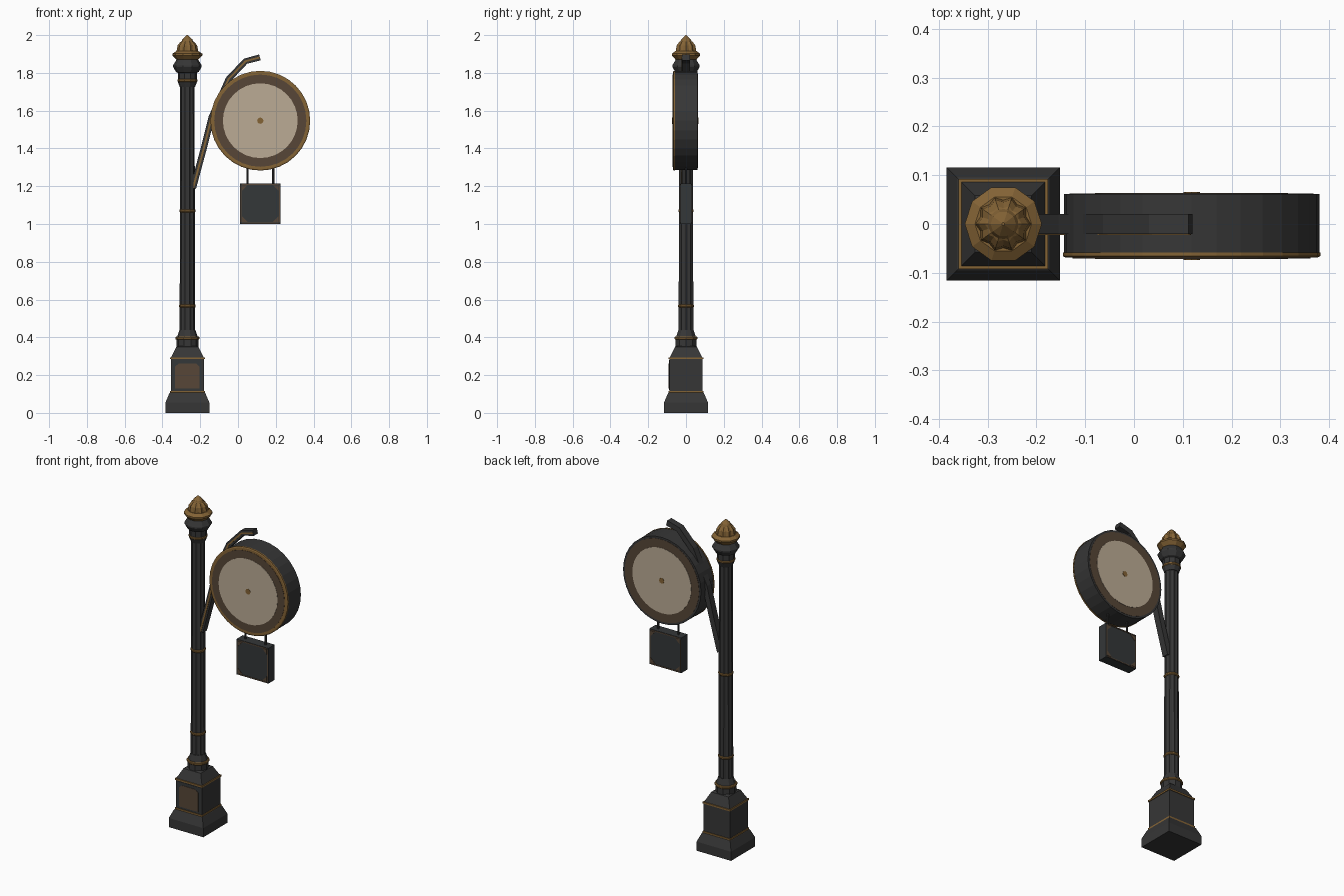
import bpy, bmesh, math
from mathutils import Vector

if "Cube" in bpy.data.objects:
    bpy.data.objects.remove(bpy.data.objects["Cube"])

def mat(name, c):
    m = bpy.data.materials.new(name)
    m.diffuse_color = (*c, 1)
    m.use_nodes = True
    m.node_tree.nodes["Principled BSDF"].inputs["Base Color"].default_value = m.diffuse_color
    return m

IRON = mat("dark iron", (0.037, 0.037, 0.037))
SLATE = mat("slate panel", (0.034, 0.038, 0.04))
GOLD = mat("aged brass", (0.23, 0.125, 0.036))
BROWN = mat("brown bronze", (0.095, 0.062, 0.038))
CREAM = mat("cream dial", (0.50, 0.41, 0.30))
PX = -0.268           # post centre
CX, CZ = 0.118, 1.547  # clock centre


def finish(name, bm, m):
    bmesh.ops.recalc_face_normals(bm, faces=bm.faces)
    me = bpy.data.meshes.new(name)
    bm.to_mesh(me)
    bm.free()
    me.materials.append(m)
    ob = bpy.data.objects.new(name, me)
    bpy.context.collection.objects.link(ob)
    return ob


def lathe(name, prof, n, m, cx=PX, cz=0, axis='z', turn=0.0, flute=1.0):
    """Stack of n-sided rings (radius, height); flute scales every other corner."""
    bm = bmesh.new()
    rings = []
    for r, h in prof:
        ring = []
        for i in range(n):
            a = turn + 2 * math.pi * i / n
            k = r * (flute if i % 2 else 1)
            u, v = k * math.cos(a), k * math.sin(a)
            p = (cx + u, v, cz + h) if axis == 'z' else (cx + u, h, cz + v)
            ring.append(bm.verts.new(p))
        rings.append(ring)
    for a, b in zip(rings, rings[1:]):
        for i in range(n):
            j = (i + 1) % n
            bm.faces.new((a[i], a[j], b[j], b[i]))
    bm.faces.new(rings[0])
    bm.faces.new(rings[-1])
    return finish(name, bm, m)


def square(name, prof, m):
    return lathe(name, [(r * math.sqrt(2), z) for r, z in prof], 4, m, turn=math.pi / 4)


def plate(name, pts, y0, y1, m):
    """Extrude an x-z outline between two depths."""
    bm = bmesh.new()
    f = bm.faces.new([bm.verts.new((x, y0, z)) for x, z in pts])
    g = bmesh.ops.extrude_face_region(bm, geom=[f])
    bmesh.ops.translate(bm, vec=(0, y1 - y0, 0),
                        verts=[v for v in g['geom'] if isinstance(v, bmesh.types.BMVert)])
    return finish(name, bm, m)


def rect(x0, x1, z0, z1):
    return [(x0, z0), (x1, z0), (x1, z1), (x0, z1)]


# Pedestal
square("plinth", [(0.116, 0), (0.116, 0.055), (0.095, 0.105), (0.088, 0.11)], IRON)
square("pedestal", [(0.088, 0.105), (0.088, 0.29), (0.058, 0.35), (0.045, 0.355)], IRON)
square("pedestal_lower_trim", [(0.092, 0.106), (0.092, 0.117)], GOLD)
square("pedestal_upper_trim", [(0.092, 0.284), (0.092, 0.294)], GOLD)
plate("panel_frame", rect(PX - 0.078, PX + 0.078, 0.122, 0.28), -0.090, -0.08, SLATE)
plate("panel_inset", [(PX - 0.065, 0.13), (PX + 0.065, 0.13), (PX + 0.065, 0.245), (PX + 0.045, 0.262),
                      (PX - 0.045, 0.262), (PX - 0.065, 0.245)], -0.092, -0.085, BROWN)

# Post with flutes, collar and brass rings
lathe("collar", [(0.058, 0.345), (0.058, 0.39), (0.052, 0.41), (0.042, 0.44)], 10, IRON)
lathe("post", [(0.041, 0.4), (0.038, 1.78)], 20, IRON, flute=0.88)
for i, (z, r) in enumerate([(0.396, 0.064), (0.566, 0.044), (1.07, 0.043), (1.76, 0.053)]):
    lathe(f"post_ring_{i + 1}", [(r * .93, z - .008), (r, z - .004), (r, z + .004), (r * .93, z + .008)], 10, GOLD)

# Capital and finial
lathe("capital", [(0.04, 1.725), (0.05, 1.75), (0.05, 1.80), (0.06, 1.805), (0.076, 1.832), (0.076, 1.84),
                  (0.056, 1.872), (0.056, 1.885)], 10, IRON)
lathe("finial_base", [(0.056, 1.868), (0.079, 1.892), (0.079, 1.902), (0.058, 1.916)], 10, GOLD)
lathe("finial_dome", [(0.058, 1.91), (0.052, 1.945), (0.038, 1.963), (0.03, 1.968)], 20, GOLD, flute=0.86)
lathe("finial_tip", [(0.032, 1.965), (0.026, 1.978), (0.003, 2.0)], 10, GOLD)

# Curved bracket arm with a brass front strip
path = [(-0.238, 1.19), (-0.18, 1.405), (-0.14, 1.565), (-0.05, 1.767), (0.04, 1.862), (0.116, 1.882)]


def ribbon(half):
    left, right = [], []
    for i, p in enumerate(path):
        a, b = path[max(i - 1, 0)], path[min(i + 1, len(path) - 1)]
        t = Vector((b[0] - a[0], b[1] - a[1])).normalized()
        left.append((p[0] - t.y * half, p[1] + t.x * half))
        right.append((p[0] + t.y * half, p[1] - t.x * half))
    return left + right[::-1]


plate("bracket_arm", ribbon(0.016), -0.02, 0.02, IRON)
plate("bracket_strip", ribbon(0.005), -0.023, -0.018, GOLD)

# Clock drum, rim and both dials
Y = dict(cx=CX, cz=CZ, axis='y')
lathe("clock_drum", [(0.262, -0.06), (0.262, 0.061)], 32, IRON, **Y)
lathe("clock_front_rim", [(0.264, -0.058), (0.264, -0.066), (0.258, -0.069)], 32, GOLD, **Y)
for s, name, base, r in ((-1, "front", 0.064, 0.244), (1, "back", 0.056, 0.25)):
    lathe(f"{name}_dial_ring", [(r, s * base), (r, s * (base + 0.0065))], 32, BROWN, **Y)
    lathe(f"{name}_dial", [(0.198, s * base), (0.198, s * (base + 0.008))], 32, CREAM, **Y)
    lathe(f"{name}_hub", [(0.017, s * base), (0.017, s * (base + 0.01))], 8, GOLD, **Y)

# Hanging sign with rods, edge strips and corner pieces
SX, SZ, H = 0.118, 1.108, 0.107
for s, side in ((-1, "left"), (1, "right")):
    lathe(f"{side}_hanger", [(0.006, 1.2), (0.006, 1.32)], 8, IRON, cx=CX + s * 0.068)
plate("sign_board", rect(SX - H, SX + H, SZ - H, SZ + H), -0.03, 0.03, SLATE)
for s, name in ((-1, "front"), (1, "back")):
    y0, y1 = s * 0.028, s * 0.032
    for k in (-1, 1):
        e, w = k * (H - 0.002), k * (H - 0.008)
        plate(f"sign_{name}_side_trim", rect(SX + w, SX + e, SZ - H + .01, SZ + H - .01), y0, y1, BROWN)
        plate(f"sign_{name}_edge_trim", rect(SX - H + .01, SX + H - .01, SZ + w, SZ + e), y0, y1, BROWN)
        for j in (-1, 1):
            c = H - 0.010
            plate(f"sign_{name}_corner", [(SX + k * c, SZ + j * c), (SX + k * (c - .03), SZ + j * c),
                                          (SX + k * c, SZ + j * (c - .03))], y0, y1, BROWN)
